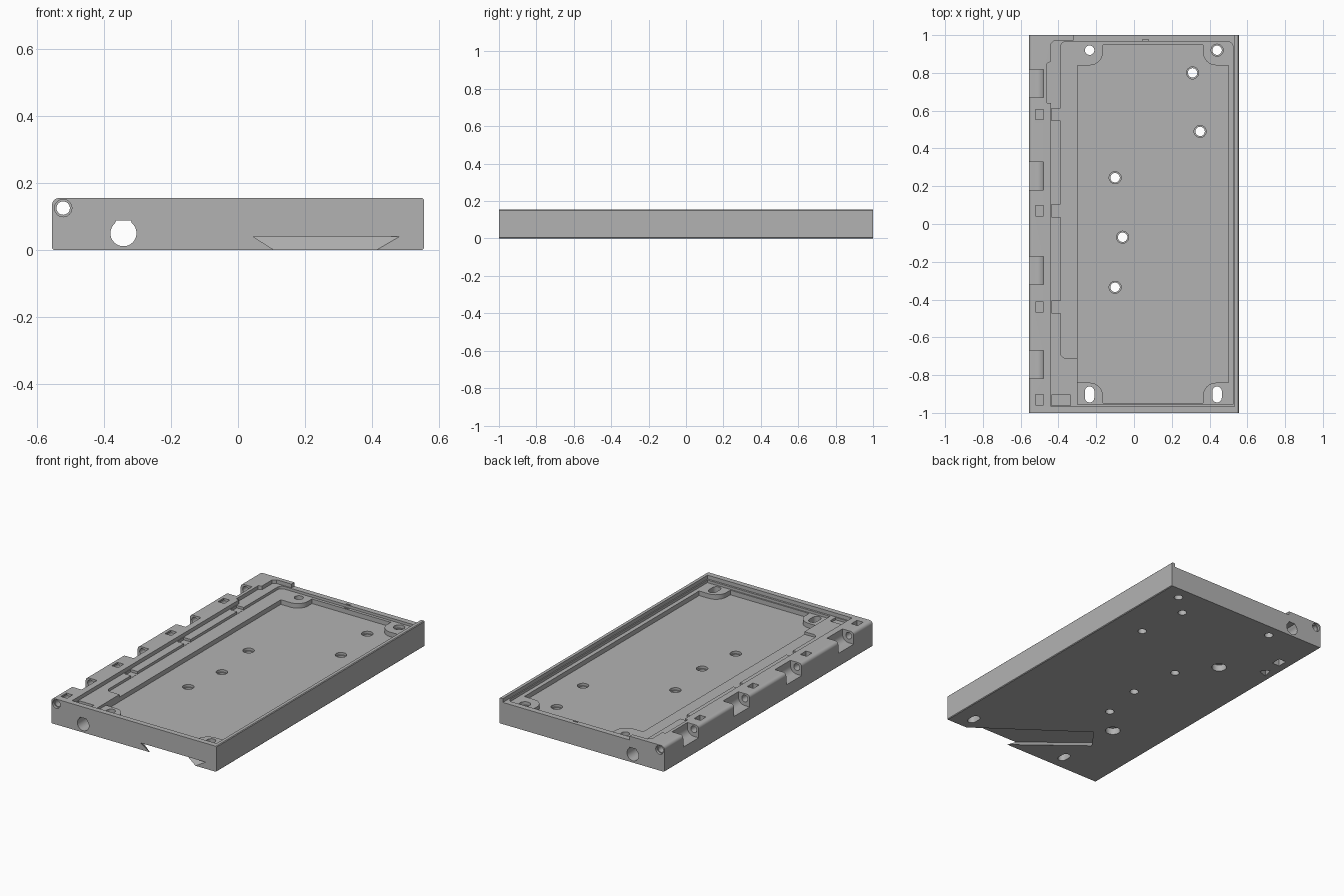
import bpy, bmesh, math
from mathutils import Matrix

if "Cube" in bpy.data.objects:
    bpy.data.objects.remove(bpy.data.objects["Cube"])

grey = bpy.data.materials.new("plain_grey")
grey.use_nodes = True
GREY = (0.45, 0.45, 0.45, 1)
grey.diffuse_color = GREY
grey.node_tree.nodes["Principled BSDF"].inputs["Base Color"].default_value = GREY


def prism(name, pts, a, b, along="z", top=None):
    """Extrude an outline from a to b; along y the outline is read as x, z."""
    bm = bmesh.new()
    place = (lambda p, t: (p[0], p[1], t)) if along == "z" else (lambda p, t: (p[0], t, p[1]))
    low = [bm.verts.new(place(p, a)) for p in pts]
    high = [bm.verts.new(place(p, b)) for p in (top or pts)]
    bm.faces.new(low)
    bm.faces.new(high)
    for i in range(len(pts)):
        j = (i + 1) % len(pts)
        bm.faces.new((low[i], low[j], high[j], high[i]))
    bmesh.ops.recalc_face_normals(bm, faces=bm.faces)
    mesh = bpy.data.meshes.new(name)
    bm.to_mesh(mesh)
    bm.free()
    obj = bpy.data.objects.new(name, mesh)
    mesh.materials.append(grey)
    bpy.context.collection.objects.link(obj)
    return obj


def rect(x0, x1, y0, y1):
    return [(x0, y0), (x1, y0), (x1, y1), (x0, y1)]


def arc(cx, cy, r, start, end, n=8):
    angles = [math.radians(start + (end - start) * i / n) for i in range(n + 1)]
    return [(cx + r * math.cos(t), cy + r * math.sin(t)) for t in angles]


def circle(cx, cy, r, n=24):
    return arc(cx, cy, r, 0, 360, n)[:-1]


def slot(cx, y0, y1, r):
    return arc(cx, y1, r, 0, 180) + arc(cx, y0, r, 180, 360)


# Tray body with a rounded hinge edge
W, H, TOP = 0.555, 0.155, 0.3
profile = [(-W, 0.004), (-W + 0.004, 0), (W - 0.004, 0), (W, 0.004),
           (W, H - 0.004), (W - 0.004, H)] + arc(-W + 0.02, H - 0.02, 0.02, 90, 180)
tray = prism("tray_body", profile, -1, 1, "y")


def cut(pts, a, b, along="z", top=None):
    cutter = prism("cutter", pts, a, b, along, top)
    cutter.hide_render = True
    mod = tray.modifiers.new("cut", "BOOLEAN")
    mod.operation, mod.solver, mod.object = "DIFFERENCE", "EXACT", cutter
    bpy.context.view_layer.objects.active = tray
    bpy.ops.object.modifier_apply(modifier=mod.name)
    bpy.data.objects.remove(cutter)


# Lid seat, open at the back, with a relief in the rail
SEAT, LEDGE, FLOOR = 0.132, 0.116, 0.088
cut([(-0.44, -0.967), (0.532, -0.967), (0.532, 1.1), (-0.32, 1.1), (-0.32, 0.972),
     (-0.42, 0.972), (-0.44, 0.955), (-0.44, 0.86), (-0.46, 0.85), (-0.46, 0.64),
     (-0.44, 0.64)], SEAT, TOP)

# Inner ledge stepped around the front hinge corner
cut([(-0.30, -0.955), (0.525, -0.955)] + arc(0.495, 0.935, 0.03, 0, 90)
    + arc(-0.36, 0.935, 0.03, 90, 180) + arc(-0.36, -0.68, 0.03, 180, 270)
    + [(-0.30, -0.71)], LEDGE, TOP)

# Main floor pocket leaving four rounded corner bosses
floor = []
for sx, sy in ((1, 1), (-1, 1), (-1, -1), (1, -1)):
    boss = [(0.40, 0.84)] + arc(0.335, 0.91, 0.07, 270, 180) + [(0.265, 0.947)]
    corner = [(0.1 + sx * x, sy * y) for x, y in boss]
    floor += corner if sx * sy > 0 else corner[::-1]
cut(floor, FLOOR, TOP)

# Latch gaps between the seat and the ledge, and the cable recess
for y in (0.58, 0.07, -0.44):
    cut(rect(-0.437, -0.38, y - 0.032, y + 0.032), LEDGE + 0.001, TOP)
cut(rect(-0.437, -0.335, -0.96, -0.905), LEDGE + 0.002, TOP)

# Click grooves for the lid at the back wall
for y in (0.957, 0.973):
    cut(rect(0.045, 0.077, y - 0.004, y + 0.004), 0.11, TOP)

# Hinge scoops and latch pockets along the rail
PX, PZ = -0.522, 0.125
scoop = [(-0.7, PZ - 0.043)] + arc(PX, PZ, 0.043, 270, 360) + [(PX + 0.043, TOP), (-0.7, TOP)]
for y in (0.745, 0.255, -0.245, -0.745):
    cut(scoop, y - 0.074, y + 0.074, "y")
for y in (0.58, 0.07, -0.44, -0.93):
    cut(rect(-0.522, -0.48, y - 0.027, y + 0.027), 0.105, TOP)

# Hinge pin bore with counterbored ends
cut(circle(PX, PZ, 0.02), -1.2, 1.2, "y")
for end in (-1, 1):
    cut(circle(PX, PZ, 0.026), end - 0.015, end + 0.015, "y")

# Cable tunnel with a flat roof
cut(arc(-0.342, 0.05, 0.039, 130, 410, 24) + [(-0.32, 0.088), (-0.364, 0.088)], -1.2, 1.2, "y")

# Screw holes with countersinks, and slotted mounts
for x, y in ((0.31, 0.80), (0.35, 0.49), (-0.10, 0.245), (-0.06, -0.07), (-0.10, -0.335)):
    cut(circle(x, y, 0.025), -0.1, TOP)
    cut(circle(x, y, 0.032), FLOOR - 0.015, TOP)
for x in (-0.235, 0.44):
    cut(circle(x, 0.92, 0.025), -0.1, TOP)
    cut(slot(x, -0.92, -0.885, 0.025), -0.1, TOP)
cut(circle(0.44, 0.92, 0.032), LEDGE - 0.02, TOP)

# Underside blind holes
for y in (0.456, -0.49):
    cut(circle(-0.253, y, 0.042), -0.1, 0.04)
cut(rect(-0.505, -0.455, 0.69, 0.75), -0.1, 0.05)
cut([(-0.52, 0.55), (-0.46, 0.57), (-0.5, 0.62)], -0.1, 0.04)

# Diagonal dovetail slot under the front edge
mouth = [(0.115, -1), (0.42, -1), (-0.18, -0.575), (-0.27, -0.70)]
wide = [(0.05, -1), (0.49, -1), (-0.17, -0.53), (-0.31, -0.71)]
back = 0.02
mouth = [(0.115 + back, -1 - back), (0.42 + back, -1 - back)] + mouth[2:]
wide = [(0.05 + back, -1 - back), (0.49 + back, -1 - back)] + wide[2:]
cut(mouth, -0.001, 0.04, top=wide)

# Smooth only the round walls
bpy.ops.object.select_all(action="DESELECT")
tray.select_set(True)
bpy.context.view_layer.objects.active = tray
bpy.ops.object.shade_smooth_by_angle(angle=math.radians(30))
